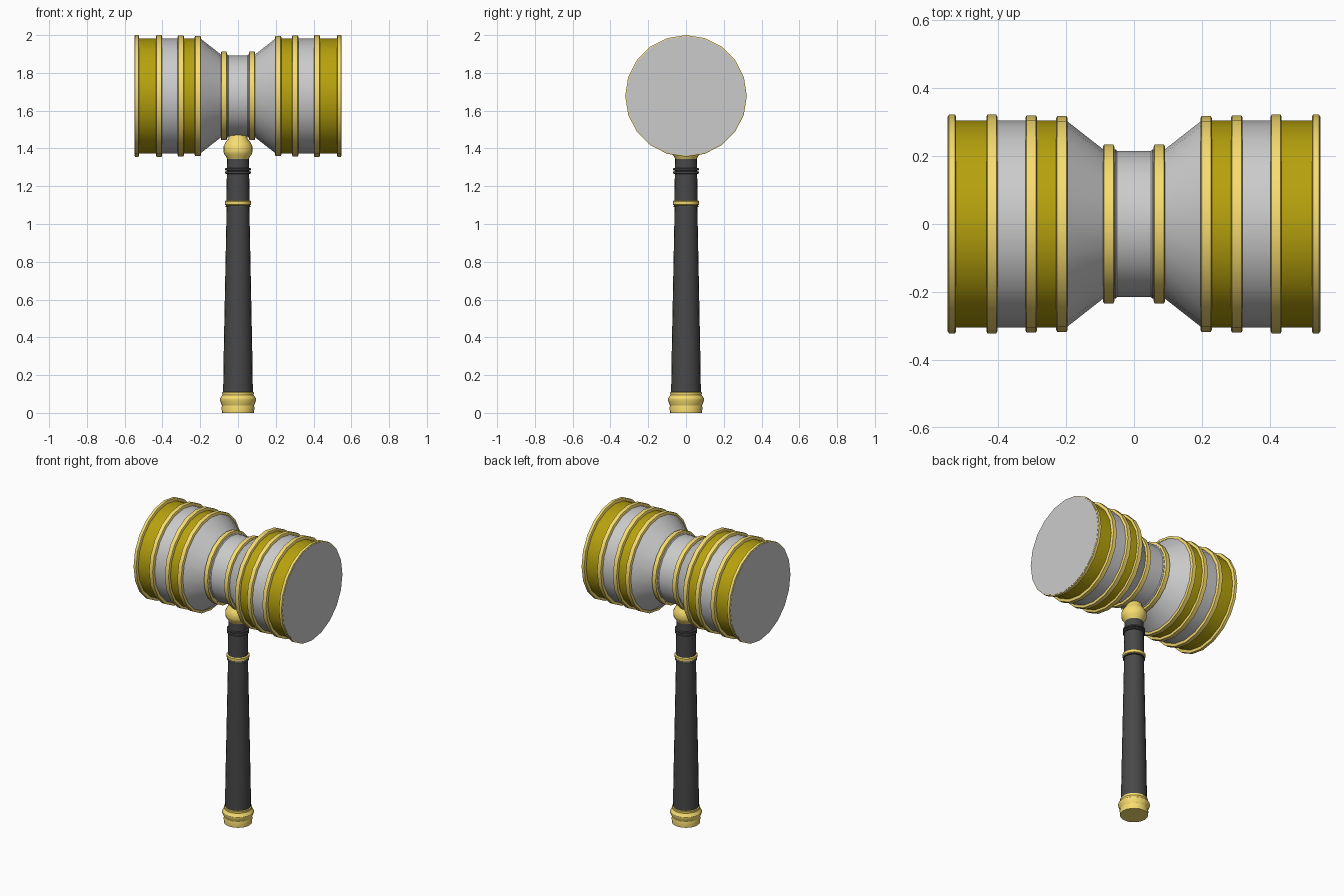
import bpy, bmesh, math
from mathutils import Matrix

if "Cube" in bpy.data.objects:
    bpy.data.objects.remove(bpy.data.objects["Cube"])

SIDES = 20
HEAD_Z = 1.678


def material(name, rgb):
    m = bpy.data.materials.new(name)
    m.diffuse_color = (*rgb, 1)
    m.use_nodes = True
    m.node_tree.nodes["Principled BSDF"].inputs["Base Color"].default_value = m.diffuse_color
    return m


PALE = material("pale_gold", (0.93, 0.72, 0.16))
GOLD = material("deep_gold", (0.47, 0.36, 0.004))
DARK = material("dark_grip", (0.065, 0.065, 0.065))


def lathe(name, profile, mat=None, along_x=False, flip=False):
    """Revolve (position, radius) points about z, or about the head axis; ends are capped."""
    bm = bmesh.new()
    rings = []
    for h, r in profile:
        rings.append([bm.verts.new((r * math.cos(2 * math.pi * i / SIDES),
                                    r * math.sin(2 * math.pi * i / SIDES), h))
                      for i in range(SIDES)])
    for a, b in zip(rings, rings[1:]):
        for i in range(SIDES):
            j = (i + 1) % SIDES
            bm.faces.new((a[i], a[j], b[j], b[i]))
    bm.faces.new(rings[0][::-1])
    bm.faces.new(rings[-1])
    if along_x:
        turn = Matrix.Rotation(math.pi / 2 * (-1 if flip else 1), 4, 'Y')
        bm.transform(Matrix.Translation((0, 0, HEAD_Z)) @ turn)
    bmesh.ops.recalc_face_normals(bm, faces=bm.faces)
    me = bpy.data.meshes.new(name)
    bm.to_mesh(me)
    bm.free()
    ob = bpy.data.objects.new(name, me)
    bpy.context.collection.objects.link(ob)
    if mat:
        me.materials.append(mat)
    bpy.ops.object.select_all(action='DESELECT')
    ob.select_set(True)
    bpy.context.view_layer.objects.active = ob
    bpy.ops.object.shade_smooth_by_angle(angle=math.radians(30))
    return ob


def band(name, x0, x1, r, flip):
    """Raised hoop around the head with slightly sloped sides."""
    lathe(name, [(x0, r - 0.006), (x0 + 0.003, r), (x1 - 0.003, r), (x1, r - 0.006)],
          PALE, True, flip)


# Head: waist and two mirrored barrels
lathe("head_waist", [(-0.09, 0.22), (-0.055, 0.22), (-0.05, 0.215), (0.05, 0.215),
                     (0.055, 0.22), (0.09, 0.22)], None, True)
for side, flip in (("right", False), ("left", True)):
    lathe(f"head_flare_{side}", [(0.085, 0.215), (0.2, 0.305), (0.215, 0.305)], None, True, flip)
    lathe(f"inner_gold_{side}", [(0.215, 0.304), (0.3, 0.304)], GOLD, True, flip)
    lathe(f"head_barrel_{side}", [(0.3, 0.304), (0.42, 0.304)], None, True, flip)
    lathe(f"outer_gold_{side}", [(0.42, 0.304), (0.535, 0.304)], GOLD, True, flip)
    for label, x0, x1, r in (("waist", 0.058, 0.091, 0.234), ("flare", 0.196, 0.229, 0.318),
                             ("middle", 0.286, 0.319, 0.32), ("outer", 0.402, 0.434, 0.322),
                             ("rim", 0.524, 0.548, 0.322)):
        band(f"{label}_band_{side}", x0, x1, r, flip)
    lathe(f"striking_face_{side}", [(0.53, 0.317), (0.549, 0.317)], None, True, flip)

# Handle, tapering upward
lathe("handle_grip", [(0.09, 0.079), (0.3, 0.076), (1.1, 0.06)], DARK)
lathe("handle_neck", [(1.09, 0.068), (1.1, 0.062), (1.12, 0.062), (1.27, 0.059),
                      (1.36, 0.057)], DARK)
for i, z in enumerate((1.265, 1.282)):
    lathe(f"neck_ring_{i}", [(z, 0.06), (z + 0.003, 0.068), (z + 0.012, 0.068),
                             (z + 0.015, 0.06)], DARK)
lathe("handle_ring", [(1.097, 0.06), (1.102, 0.069), (1.12, 0.07), (1.126, 0.06)], PALE)

# Gold collar under the head and pommel at the foot
lathe("collar", [(1.34, 0.055), (1.355, 0.062), (1.372, 0.074), (1.385, 0.077), (1.41, 0.077),
                 (1.43, 0.067), (1.45, 0.052), (1.47, 0.046)], PALE)
lathe("pommel", [(0, 0.085), (0.03, 0.087), (0.04, 0.085), (0.065, 0.096), (0.075, 0.096),
                 (0.095, 0.083), (0.108, 0.084), (0.112, 0.076)], PALE)
